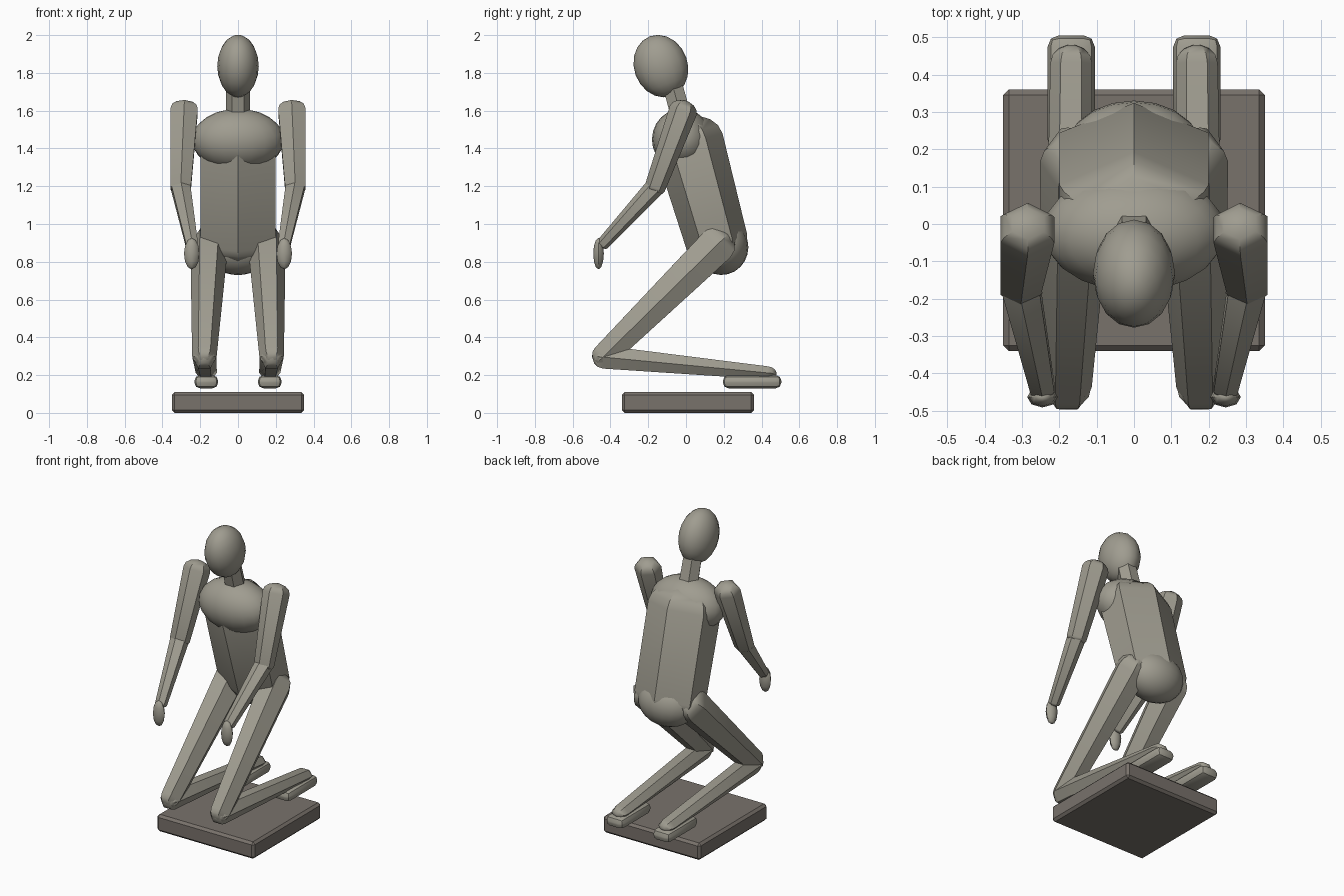
import bpy, bmesh, math
from mathutils import Vector, Matrix

if "Cube" in bpy.data.objects:
    bpy.data.objects.remove(bpy.data.objects["Cube"])


def material(name, rgb):
    m = bpy.data.materials.new(name)
    m.diffuse_color = (*rgb, 1)
    m.use_nodes = True
    m.node_tree.nodes["Principled BSDF"].inputs["Base Color"].default_value = m.diffuse_color
    return m


stone = material("warm grey stone", (0.35, 0.335, 0.28))
dark = material("dark plinth grey", (0.19, 0.168, 0.148))


def finish(name, bm, mat, smooth=35):
    bmesh.ops.recalc_face_normals(bm, faces=bm.faces)
    me = bpy.data.meshes.new(name)
    bm.to_mesh(me)
    bm.free()
    ob = bpy.data.objects.new(name, me)
    bpy.context.collection.objects.link(ob)
    me.materials.append(mat)
    if smooth:
        bpy.ops.object.select_all(action='DESELECT')
        ob.select_set(True)
        bpy.context.view_layer.objects.active = ob
        bpy.ops.object.shade_smooth_by_angle(angle=math.radians(smooth))
    return ob


def limb(name, p0, p1, r0, r1, caps, phase=0, sides=6, steps=3):
    """Tapered six-sided tube with rounded ends; r = (across x, across depth)."""
    p0, p1 = Vector(p0), Vector(p1)
    d = (p1 - p0).normalized()
    u = Vector((1, 0, 0))
    u = (u - d * u.dot(d)).normalized()
    v = d.cross(u)
    rings = []
    for i in range(steps, -1, -1):
        a = math.radians(80) * i / steps
        rings.append((p0 - d * caps[0] * math.sin(a), r0, math.cos(a)))
    for i in range(steps + 1):
        a = math.radians(80) * i / steps
        rings.append((p1 + d * caps[1] * math.sin(a), r1, math.cos(a)))
    bm = bmesh.new()
    loops = []
    for c, r, k in rings:
        loop = []
        for j in range(sides):
            a = 2 * math.pi * j / sides + math.radians(phase)
            loop.append(bm.verts.new(c + u * r[0] * k * math.cos(a) + v * r[1] * k * math.sin(a)))
        loops.append(loop)
    for a, b in zip(loops, loops[1:]):
        for j in range(sides):
            k = (j + 1) % sides
            bm.faces.new((a[j], a[k], b[k], b[j]))
    bm.faces.new(loops[0])
    bm.faces.new(loops[-1])
    return finish(name, bm, stone)


def ellipsoid(name, c, semi, tilt=0, seg=20, rings=12):
    bm = bmesh.new()
    bmesh.ops.create_uvsphere(bm, u_segments=seg, v_segments=rings, radius=1)
    m = Matrix.Translation(c) @ Matrix.Rotation(math.radians(tilt), 4, 'X') @ Matrix.Diagonal((*semi, 1))
    bmesh.ops.transform(bm, matrix=m, verts=bm.verts)
    return finish(name, bm, stone, 50)


def block(name, lo, hi, bevel, segments, mat):
    lo, hi = Vector(lo), Vector(hi)
    bm = bmesh.new()
    bmesh.ops.create_cube(bm, size=1)
    bmesh.ops.transform(bm, verts=bm.verts,
                        matrix=Matrix.Translation((lo + hi) / 2) @ Matrix.Diagonal((*(hi - lo), 1)))
    bmesh.ops.bevel(bm, geom=bm.edges[:], offset=bevel, segments=segments, profile=0.5, affect='EDGES')
    return finish(name, bm, mat)


# plinth
block("plinth", (-0.35, -0.34, 0), (0.35, 0.36, 0.11), 0.015, 1, dark)

# body core: leaning torso, chest, pelvis
limb("torso", (0, 0.165, 0.90), (0, 0.015, 1.43), (0.23, 0.165), (0.23, 0.185), (0.10, 0.14), phase=30, steps=4)
ellipsoid("chest", (0, -0.02, 1.445), (0.245, 0.16, 0.165), 14)
ellipsoid("pelvis", (0, 0.185, 0.88), (0.19, 0.145, 0.15), 14)

# neck and head
limb("neck", (0, -0.02, 1.55), (0, -0.07, 1.73), (0.066, 0.062), (0.062, 0.06), (0.01, 0.01))
ellipsoid("head", (0, -0.133, 1.836), (0.11, 0.142, 0.168), 20, 16, 10)

for s, side in ((1, "left"), (-1, "right")):
    # arm
    limb(side + "_upper_arm", (s * 0.285, -0.015, 1.60), (s * 0.303, -0.165, 1.19),
         (0.083, 0.075), (0.062, 0.055), (0.055, 0.03), phase=30)
    limb(side + "_forearm", (s * 0.303, -0.165, 1.195), (s * 0.245, -0.44, 0.895),
         (0.058, 0.052), (0.037, 0.034), (0.03, 0.02), phase=30)
    ellipsoid(side + "_hand", (s * 0.245, -0.463, 0.843), (0.041, 0.028, 0.083), 0, 8, 6)
    # kneeling leg
    limb(side + "_thigh", (s * 0.152, 0.165, 0.89), (s * 0.178, -0.435, 0.30),
         (0.1, 0.112), (0.065, 0.075), (0.09, 0.06))
    limb(side + "_shin", (s * 0.178, -0.435, 0.295), (s * 0.168, 0.43, 0.212),
         (0.064, 0.07), (0.056, 0.04), (0.06, 0.05))
    # foot
    block(side + "_foot", (s * 0.168 - 0.063, 0.195, 0.13), (s * 0.168 + 0.063, 0.505, 0.20), 0.03, 2, stone)
